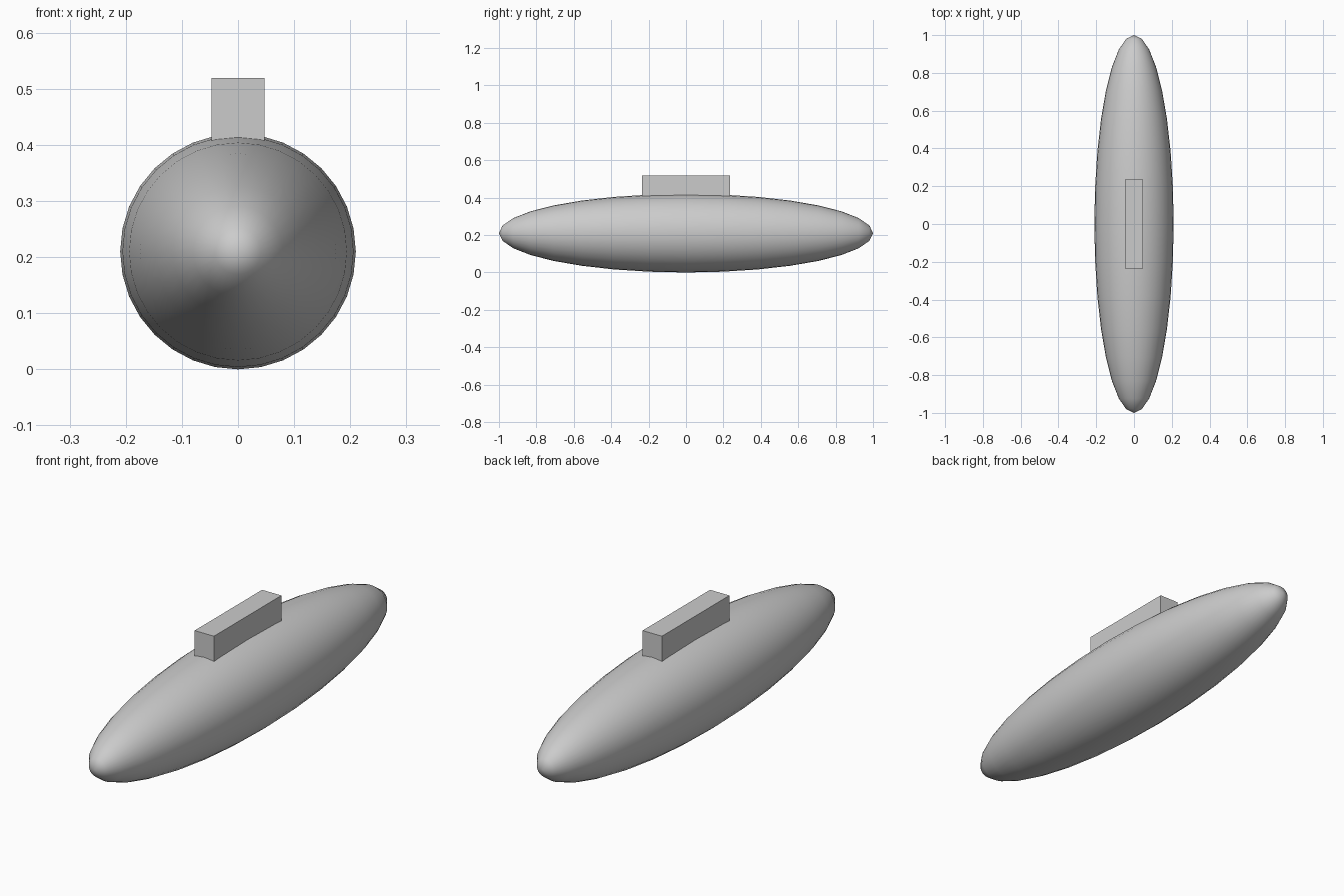
import bpy
import math

if "Cube" in bpy.data.objects:
    bpy.data.objects.remove(bpy.data.objects["Cube"])

# Hull: long ellipsoid with its poles along y
bpy.ops.mesh.primitive_uv_sphere_add(segments=32, ring_count=16, radius=1,
                                     rotation=(math.pi / 2, 0, 0))
hull = bpy.context.object
hull.name = "hull"
bpy.ops.object.transform_apply(rotation=True)
hull.scale = (0.21, 1.0, 0.21)
hull.location = (0, 0, 0.21)
bpy.ops.object.transform_apply(location=False, scale=True)
bpy.ops.object.shade_smooth()

# Tower: flat-faced block sunk slightly into the top of the hull
bottom, top = 0.39, 0.519
bpy.ops.mesh.primitive_cube_add(size=1, location=(0, 0, (bottom + top) / 2))
tower = bpy.context.object
tower.name = "tower"
tower.scale = (0.094, 0.47, top - bottom)
bpy.ops.object.transform_apply(location=False, scale=True)
